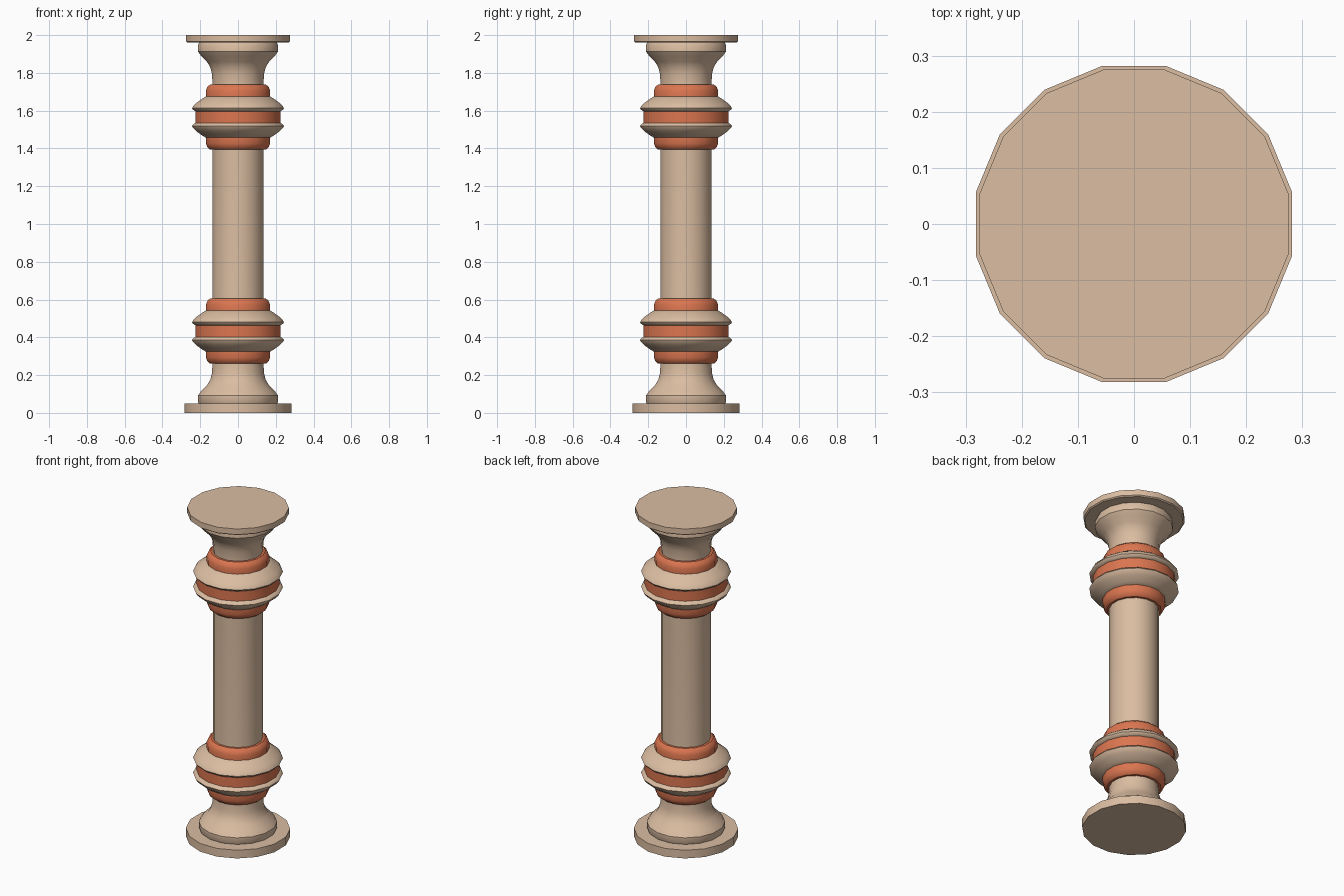
import bpy, bmesh, math

cube = bpy.data.objects.get("Cube")
if cube:
    bpy.data.objects.remove(cube, do_unlink=True)

SIDES = 16
STEP = 2 * math.pi / SIDES


def material(name, rgb):
    m = bpy.data.materials.new(name)
    m.use_nodes = True
    m.diffuse_color = (*rgb, 1)
    m.node_tree.nodes["Principled BSDF"].inputs["Base Color"].default_value = (*rgb, 1)
    return m


SAND = material("sandstone", (0.71, 0.51, 0.36))
CLAY = material("terracotta", (0.71, 0.18, 0.08))


def lathe(name, profile, mat, base=0.0):
    """Turn (flat-to-centre radius, height) points into a closed 16-sided solid."""
    bm = bmesh.new()
    loops = []
    for radius, z in profile:
        r = radius / math.cos(STEP / 2)
        loops.append([bm.verts.new((r * math.cos((i + 0.5) * STEP),
                                    r * math.sin((i + 0.5) * STEP), z + base))
                      for i in range(SIDES)])
    for low, high in zip(loops, loops[1:]):
        for i in range(SIDES):
            j = (i + 1) % SIDES
            bm.faces.new((low[i], low[j], high[j], high[i]))
    bm.faces.new(loops[0][::-1])
    bm.faces.new(loops[-1])
    mesh = bpy.data.meshes.new(name)
    bm.to_mesh(mesh)
    bm.free()
    mesh.materials.append(mat)
    obj = bpy.data.objects.new(name, mesh)
    bpy.context.collection.objects.link(obj)
    bpy.ops.object.select_all(action='DESELECT')
    obj.select_set(True)
    bpy.context.view_layer.objects.active = obj
    bpy.ops.object.shade_smooth_by_angle(angle=math.radians(35))
    return obj


# Plates at both ends
lathe("base_plate", [(0.282, 0), (0.282, 0.05)], SAND)
lathe("top_plate", [(0.268, 1.96), (0.275, 1.966), (0.275, 2)], SAND)

# Shaft with flared foot and capital
flare = [(0.205, 0.045), (0.212, 0.058), (0.212, 0.092), (0.195, 0.115),
         (0.165, 0.145), (0.147, 0.175), (0.138, 0.21), (0.135, 0.26)]
lathe("shaft", flare + [(r, 2.005 - z) for r, z in reversed(flare)], SAND)

# Ring clusters: cushions outside, beads next, a band in the middle
cushion = [(0.148, 0), (0.162, 0.012), (0.17, 0.032), (0.17, 0.066)]
bead = [(0.165, 0.06), (0.19, 0.075), (0.222, 0.098), (0.238, 0.115),
        (0.243, 0.125), (0.238, 0.133), (0.222, 0.143)]
HEIGHT = 0.344


def flipped(profile):
    return [(r, HEIGHT - z) for r, z in reversed(profile)]


for place, base in (("lower", 0.261), ("upper", 1.394)):
    lathe(place + "_bottom_cushion", cushion, CLAY, base)
    lathe(place + "_bottom_bead", bead, SAND, base)
    lathe(place + "_middle_band", [(0.224, 0.142), (0.224, HEIGHT - 0.142)], CLAY, base)
    lathe(place + "_top_bead", flipped(bead), SAND, base)
    lathe(place + "_top_cushion", flipped(cushion), CLAY, base)
